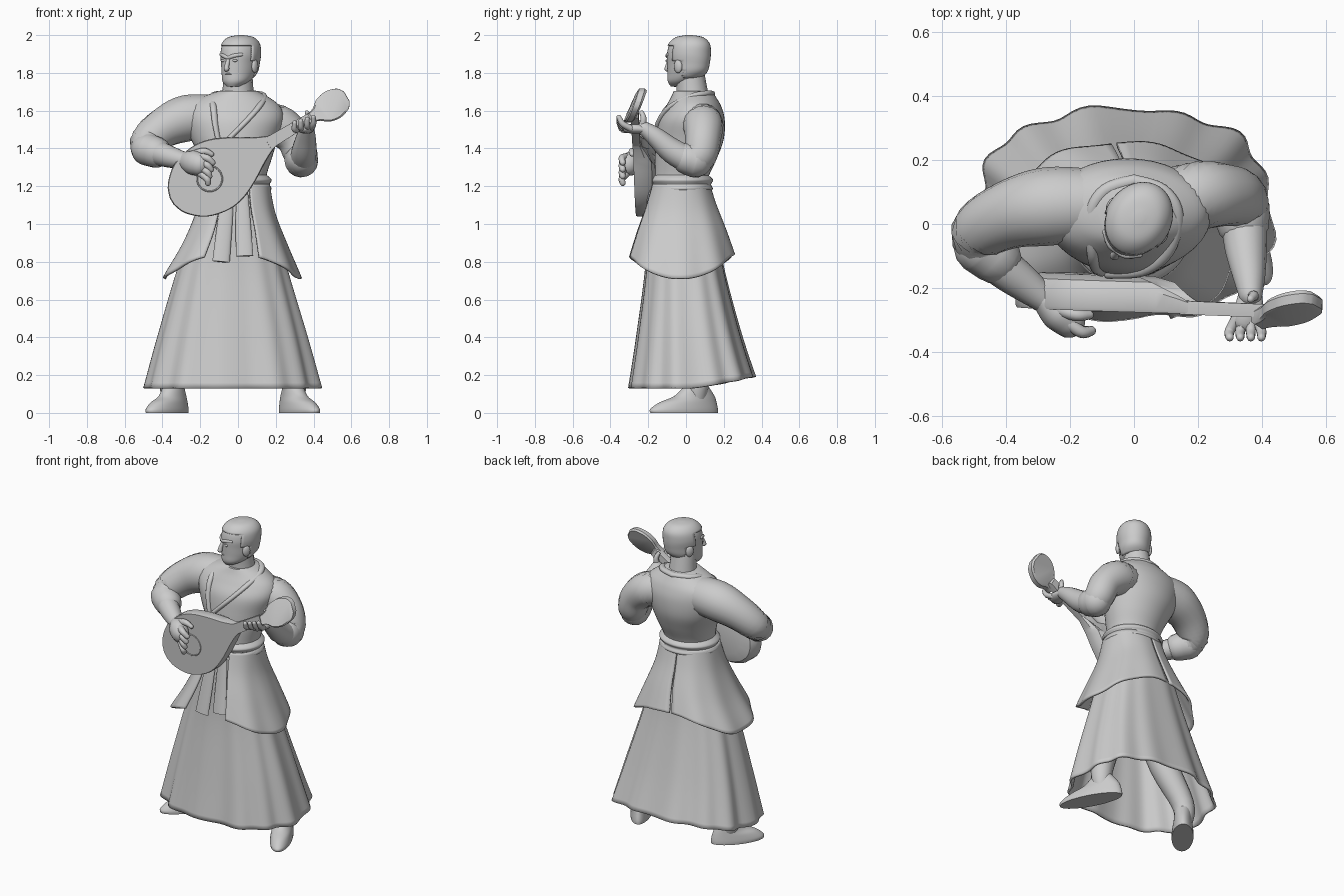
import bpy
import bmesh
from math import sin, cos, pi, radians, copysign
from mathutils import Vector, Matrix

if "Cube" in bpy.data.objects:
    bpy.data.objects.remove(bpy.data.objects["Cube"], do_unlink=True)

COLOUR = (0.6, 0.6, 0.6, 1)
clay = bpy.data.materials.new("plain grey")
clay.diffuse_color = COLOUR
clay.use_nodes = True
clay.node_tree.nodes["Principled BSDF"].inputs["Base Color"].default_value = COLOUR


def spline(keys, steps=5):
    """Smooth interpolation through tuples of numbers."""
    keys = [Vector(k) for k in keys]
    result = []
    for i in range(len(keys) - 1):
        b, c = keys[i], keys[i + 1]
        a, d = keys[max(i - 1, 0)], keys[min(i + 2, len(keys) - 1)]
        for s in range(steps):
            t = s / steps
            result.append(b + ((c - a) * t + (2 * a - 5 * b + 4 * c - d) * t * t
                               + (3 * b - a - 3 * c + d) * t ** 3) * 0.5)
    return result + [keys[-1]]


def loft(name, rings, closed=True, caps=True, keep=None, thick=0, matrix=None, angle=50):
    """Skin a list of point rings into one smooth object."""
    bm = bmesh.new()
    rows = [[bm.verts.new(p) for p in ring] for ring in rings]
    n = len(rows[0])
    for low, high in zip(rows, rows[1:]):
        for j in range(n if closed else n - 1):
            k = (j + 1) % n
            bm.faces.new((low[j], low[k], high[k], high[j]))
    if caps:
        bm.faces.new(rows[0])
        bm.faces.new(rows[-1])
    bmesh.ops.recalc_face_normals(bm, faces=bm.faces[:])
    if keep:
        cut = [f for f in bm.faces if not keep(f.calc_center_median())]
        bmesh.ops.delete(bm, geom=cut, context="FACES")
    mesh = bpy.data.meshes.new(name)
    bm.to_mesh(mesh)
    bm.free()
    mesh.materials.append(clay)
    obj = bpy.data.objects.new(name, mesh)
    bpy.context.collection.objects.link(obj)
    if matrix:
        obj.matrix_world = matrix
    if thick:
        mod = obj.modifiers.new("thickness", "SOLIDIFY")
        mod.thickness, mod.offset = thick, 0
    bpy.ops.object.select_all(action="DESELECT")
    bpy.context.view_layer.objects.active = obj
    obj.select_set(True)
    bpy.ops.object.shade_smooth_by_angle(angle=radians(angle))
    return obj


def oval(key, start=0, end=360, count=40, power=2, warp=None, t=0):
    """Horizontal ring from (z, centre x, centre y, radius x, radius y)."""
    z, cx, cy, rx, ry = key
    ring = []
    full = end - start == 360
    for i in range(count):
        a = radians(start + (end - start) * i / (count if full else count - 1))
        grow, lift = warp(a, t) if warp else (1, 0)
        x = copysign(abs(cos(a)) ** (2 / power), cos(a))
        y = copysign(abs(sin(a)) ** (2 / power), sin(a))
        ring.append((cx + rx * grow * x, cy + ry * grow * y, z + lift))
    return ring


def stack(name, keys, **options):
    return loft(name, [oval(k) for k in spline(keys)], **options)


def shell(name, keys, warp, start=0, end=360, count=112, power=2.3):
    """Open cloth sheet hanging from the waist."""
    rows = spline(keys, 6)
    rings = [oval(k, start, end, count, power, warp, i / (len(rows) - 1))
             for i, k in enumerate(rows)]
    return loft(name, rings, closed=end - start == 360, caps=False, thick=0.014)


def tube(name, keys, flat=1, up=(0, 0, 1), rounded=True, sides=16, matrix=None):
    """Tapered limb through (x, y, z, radius) points."""
    rows = spline(keys)
    pts = [r.to_3d() for r in rows]
    frames = []
    for i, p in enumerate(pts):
        run = (pts[min(i + 1, len(pts) - 1)] - pts[max(i - 1, 0)]).normalized()
        frames.append((p, run, rows[i][3]))
    if rounded:
        bend = [radians(a) for a in (25, 50, 70, 85)]
        p, run, r = frames[0]
        first = [(p - run * r * sin(a), run, r * cos(a)) for a in reversed(bend)]
        p, run, r = frames[-1]
        frames = first + frames + [(p + run * r * sin(a), run, r * cos(a)) for a in bend]
    rings = []
    for p, run, r in frames:
        side = run.cross(Vector(up)).normalized()
        other = side.cross(run) * flat
        rings.append([p + (side * cos(a) + other * sin(a)) * r
                      for a in (2 * pi * j / sides for j in range(sides))])
    return loft(name, rings, matrix=matrix)


def blob(name, place, size, matrix=None):
    x, y, z = place
    sx, sy, sz = size
    angles = [radians(a) for a in range(-85, 86, 17)]
    rings = [oval((z + sz * sin(a), x, y, sx * cos(a), sy * cos(a)), count=20) for a in angles]
    return loft(name, rings, matrix=matrix)


# Long pleated skirt
def pleats(a, t):
    wave = 0.6 * cos(13 * a + 2.4) + 0.4 * cos(7 * a + 1)
    return 1 + 0.045 * t * wave, 0.06 * t * max(0, sin(a))


shell("long_skirt", [(1.2, -0.01, -0.03, 0.16, 0.14), (1, -0.02, -0.02, 0.21, 0.175),
                     (0.75, -0.03, -0.01, 0.285, 0.2), (0.4, -0.03, 0.01, 0.385, 0.265),
                     (0.13, -0.03, 0.03, 0.455, 0.325)], pleats, power=2.45)


# Jacket tails, split at the front and at the back
def tail(a, t):
    return 1 + 0.02 * t * cos(9 * a), -0.13 * t * cos(a) ** 2


TAIL = [(1.21, -0.01, -0.03, 0.172, 0.15), (1.1, -0.015, -0.03, 0.205, 0.185),
        (0.97, -0.02, -0.03, 0.275, 0.235), (0.84, -0.035, -0.03, 0.36, 0.28)]
shell("left_jacket_tail", TAIL, tail, -69, 92, 48)
shell("right_jacket_tail", TAIL, tail, 94, 250, 48)

# Belt and hanging sash ends
stack("belt", [(z, -0.01, -0.025, r, r - 0.02) for z, r in
               ((1.165, 0.16), (1.185, 0.187), (1.21, 0.178), (1.235, 0.188), (1.265, 0.155))])
for name, top, low, end in (("right_sash_end", -0.05, -0.09, 0.8),
                            ("left_sash_end", 0.02, 0.035, 0.83)):
    tube(name, [(top, -0.185, 1.2, 0.03), ((top + low) / 2, -0.215, 1, 0.04),
                (low, -0.245, end, 0.046)], flat=0.3, up=(0, 1, 0), rounded=False)
blob("sash_knot", (-0.015, -0.19, 1.19), (0.05, 0.03, 0.04))

# Torso
TORSO = [(1.18, -0.01, -0.03, 0.165, 0.145), (1.25, -0.01, -0.025, 0.16, 0.145),
         (1.35, -0.01, 0, 0.19, 0.165), (1.45, -0.02, 0.02, 0.23, 0.18),
         (1.55, -0.02, 0.03, 0.262, 0.175), (1.62, -0.025, 0.04, 0.25, 0.148),
         (1.67, -0.015, 0.04, 0.18, 0.12), (1.705, 0, 0.035, 0.1, 0.1)]
stack("jacket", TORSO)
tube("neck", [(0, 0.035, 1.62, 0.095), (0, 0.032, 1.7, 0.083), (0, 0.02, 1.8, 0.076)],
     up=(0, 1, 0))


def chest(x, z):
    """Point on the front of the jacket."""
    k = min(spline(TORSO), key=lambda row: abs(row[0] - z))
    return x, k[2] - k[4] * (1 - min(1, ((x - k[1]) / k[3]) ** 2)) ** 0.5, z


# Collar running into the crossed lapels
for name, side, points in (("left_lapel", 1, [(0.11, 1.62), (0.03, 1.53), (-0.08, 1.42)]),
                           ("right_lapel", -1, [(-0.13, 1.62), (-0.12, 1.53), (-0.1, 1.42)])):
    path = [(0, 0.135, 1.69, 0.02), (side * 0.09, 0.105, 1.69, 0.02),
            (side * 0.135, 0.03, 1.675, 0.02)]
    tube(name, path + [chest(*p) + (0.017,) for p in points], flat=0.8)

# Sleeves, forearms and cuffs
tube("right_sleeve", [(-0.1, 0.06, 1.57, 0.11), (-0.27, 0.055, 1.56, 0.123),
                      (-0.4, 0.025, 1.505, 0.106), (-0.485, -0.03, 1.425, 0.091),
                      (-0.445, -0.095, 1.385, 0.077)])
tube("right_cuff", [(-0.48, -0.07, 1.395, 0.087), (-0.435, -0.105, 1.38, 0.083)])
tube("right_forearm", [(-0.47, -0.08, 1.39, 0.07), (-0.405, -0.14, 1.37, 0.064),
                       (-0.34, -0.19, 1.35, 0.055), (-0.275, -0.24, 1.335, 0.042)])
tube("left_sleeve", [(0.1, 0.07, 1.54, 0.1), (0.21, 0.09, 1.525, 0.108),
                     (0.295, 0.09, 1.455, 0.096), (0.33, 0.075, 1.37, 0.091),
                     (0.335, 0.03, 1.335, 0.083)], up=(1, 0, 0))
tube("left_cuff", [(0.335, 0.05, 1.335, 0.09), (0.34, 0.01, 1.345, 0.085)], up=(1, 0, 0))
tube("left_forearm", [(0.345, 0.03, 1.33, 0.072), (0.35, -0.07, 1.385, 0.067),
                      (0.36, -0.16, 1.46, 0.052), (0.365, -0.22, 1.505, 0.038)], up=(1, 0, 0))

# Hands
tube("right_palm", [(-0.28, -0.235, 1.335, 0.042), (-0.24, -0.275, 1.325, 0.056),
                    (-0.205, -0.305, 1.315, 0.052)], flat=1.15)
for i in range(4):
    drop = 0.036 * i
    tube("right_finger", [(-0.21, -0.305, 1.355 - 0.026 * i, 0.021),
                          (-0.165, -0.338, 1.35 - drop, 0.019),
                          (-0.135 - 0.008 * i, -0.335, 1.325 - drop, 0.016)], sides=10)
tube("right_thumb", [(-0.24, -0.265, 1.365, 0.023), (-0.18, -0.285, 1.385, 0.019),
                     (-0.14, -0.285, 1.37, 0.014)], sides=10)
tube("left_palm", [(0.365, -0.215, 1.5, 0.036), (0.36, -0.265, 1.505, 0.045),
                   (0.35, -0.295, 1.505, 0.042)], flat=0.6)
for i in range(4):
    x = 0.3 + 0.033 * i
    tube("left_finger", [(0.325 + 0.02 * i, -0.29, 1.505, 0.018),
                         (x, -0.335, 1.5 + 0.01 * i, 0.016),
                         (x, -0.355, 1.535 + 0.01 * i, 0.013)], up=(1, 0, 0), sides=10)
tube("left_thumb", [(0.37, -0.23, 1.52, 0.019), (0.375, -0.225, 1.56, 0.016),
                    (0.365, -0.235, 1.59, 0.012)], up=(1, 0, 0), sides=10)

# Head, turned towards its right
turn = Matrix.Translation((0.01, 0.01, 0)) @ Matrix.Rotation(radians(-33), 4, "Z")
HEAD = [(1.727, 0, -0.07, 0.032, 0.03), (1.755, 0, -0.04, 0.068, 0.075),
        (1.8, 0, -0.008, 0.085, 0.108), (1.85, 0, 0, 0.092, 0.117),
        (1.9, 0, 0.003, 0.098, 0.119), (1.95, 0, 0.008, 0.09, 0.109),
        (1.983, 0, 0.01, 0.06, 0.072), (1.994, 0, 0.01, 0.01, 0.012)]
stack("head", HEAD, matrix=turn)
stack("hair", [(z + 0.003, x, y, rx + 0.003, ry + 0.003) for z, x, y, rx, ry in HEAD],
      keep=lambda c: c.z > 1.945 or (c.y > -0.03 and c.z > 1.86) or (c.y > 0.02 and c.z > 1.775),
      thick=0.006, matrix=turn)
tube("nose", [(0, -0.108, 1.875, 0.011), (0, -0.124, 1.845, 0.012), (0, -0.13, 1.822, 0.015)],
     up=(0, 1, 0), matrix=turn)
tube("brow", [(-0.065, -0.084, 1.897, 0.009), (-0.03, -0.109, 1.89, 0.011),
              (0, -0.113, 1.88, 0.01), (0.03, -0.109, 1.89, 0.011),
              (0.065, -0.084, 1.897, 0.009)], matrix=turn)
blob("chin", (0, -0.082, 1.748), (0.036, 0.025, 0.022), turn)
blob("upper_lip", (0, -0.106, 1.795), (0.028, 0.012, 0.006), turn)
blob("lower_lip", (0, -0.1, 1.782), (0.023, 0.013, 0.007), turn)
for side in (-1, 1):
    blob("eye", (side * 0.036, -0.106, 1.865), (0.017, 0.008, 0.007), turn)
    blob("ear", (side * 0.095, 0, 1.835), (0.014, 0.025, 0.036), turn)

# Stringed instrument, laid out along its own axis
along = Vector((0.857, -0.035, 0.515)).normalized()
across = Vector((-0.515, 0, 0.857)).normalized()
front = along.cross(across).normalized()
lute = Matrix((along, across, front)).transposed().to_4x4()
lute.translation = (-0.15, -0.268, 1.24)


def plate(name, widths, layers, middle=0, lean=0, slim=1):
    """Outline from (length, half width) pairs, repeated at (depth, scale) layers.
    The depth thins to the slim share towards the neck; lean tips the plate back."""
    edge = spline(widths, 4)
    outline = [(u, v) for u, v in edge] + [(u, -v) for u, v in reversed(edge)]
    rings = [[(middle + (u - middle) * s, v * s,
               w * min(1, max(slim, (0.5 - u) / 0.2)) - lean * (v + u - middle + 0.05))
              for u, v in outline] for w, s in layers]
    loft(name, rings, matrix=lute, angle=35)


plate("instrument_body", [(-0.235, 0.02), (-0.205, 0.09), (-0.12, 0.163), (0, 0.193),
                          (0.1, 0.18), (0.2, 0.135), (0.3, 0.075), (0.38, 0.036), (0.42, 0.031)],
      [(0, 0.98), (-0.01, 1), (-0.065, 1), (-0.095, 0.92), (-0.112, 0.68)], 0.03, slim=0.4)
plate("instrument_neck", [(0.36, 0.034), (0.42, 0.032), (0.52, 0.03), (0.67, 0.028)],
      [(0.002, 0.99), (-0.004, 1), (-0.03, 1), (-0.04, 0.95)], 0.45)
plate("instrument_headstock", [(0.62, 0.026), (0.66, 0.038), (0.7, 0.068), (0.76, 0.08),
                               (0.82, 0.062), (0.845, 0.028)],
      [(0.012, 0.9), (0.005, 1), (-0.025, 1), (-0.035, 0.9)], 0.74, 0.28)
tube("sound_hole_ring", [(0.067 * cos(a), 0.067 * sin(a), 0, 0.004)
                         for a in (2 * pi * i / 12 for i in range(13))], matrix=lute, sides=8)

# Legs and splayed shoes
for name, heel, toe in (("left", (0.26, 0.115), (0.39, -0.135)),
                        ("right", (-0.31, 0.085), (-0.44, -0.08))):
    hx, hy = heel
    tx, ty = toe
    sx = copysign(1, hx)
    ax, ay = hx * 0.75 + tx * 0.25, hy * 0.75 + ty * 0.25
    tube(name + "_leg", [(sx * 0.1, -0.02, 0.95, 0.09), (sx * 0.2, 0, 0.5, 0.09),
                         (ax, ay, 0.2, 0.068), (ax, ay, 0.07, 0.055)], up=(0, 1, 0))
    spin = Matrix.Translation((hx, hy, 0)) @ Vector((tx - hx, ty - hy, 0)).to_track_quat(
        "X", "Z").to_matrix().to_4x4()
    length = (Vector(toe) - Vector(heel)).length
    stack(name + "_shoe", [(0, length / 2, 0, length / 2 + 0.058, 0.065),
                           (0.02, length / 2, 0, length / 2 + 0.058, 0.066),
                           (0.055, length * 0.42, 0, length * 0.42 + 0.05, 0.061),
                           (0.09, length * 0.28, 0, length * 0.28 + 0.037, 0.054),
                           (0.15, length * 0.24, 0, 0.06, 0.05)], matrix=spin)
